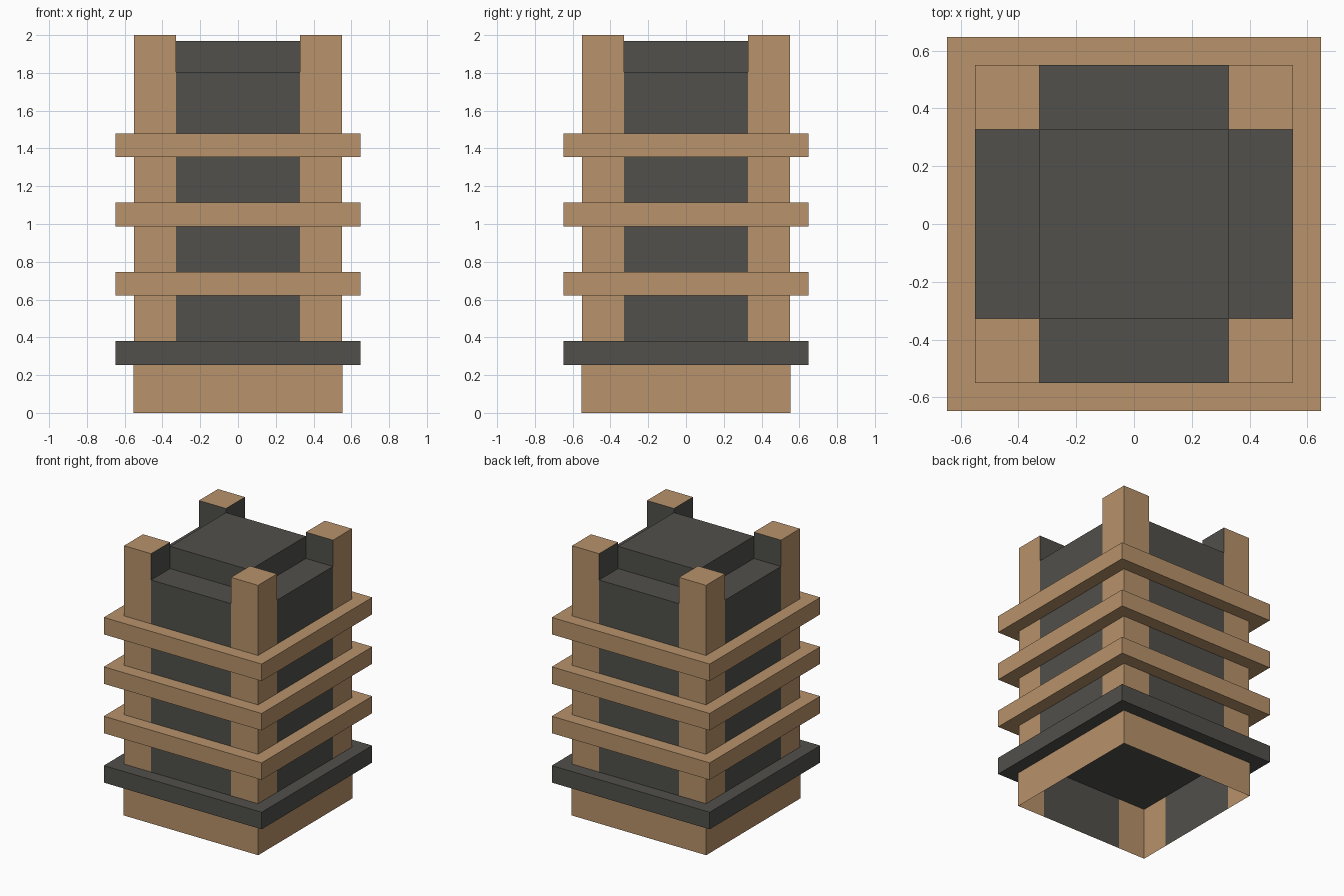
import bpy, bmesh
from mathutils import Matrix, Vector
from math import pi

if "Cube" in bpy.data.objects:
    bpy.data.objects.remove(bpy.data.objects["Cube"])


def material(name, rgb):
    m = bpy.data.materials.new(name)
    m.diffuse_color = (*rgb, 1)
    m.use_nodes = True
    m.node_tree.nodes["Principled BSDF"].inputs["Base Color"].default_value = m.diffuse_color
    return m


TAN = material("sandstone", (0.48, 0.29, 0.145))
DARK = material("dark_stone", (0.082, 0.08, 0.07))

B, A = 0.55, 0.328          # half width of the tower, inner edge of the posts
SHELF, TOP = 1.805, 2.0     # top of the wall panels, top of the posts


def finish(name, bm, mats):
    me = bpy.data.meshes.new(name)
    bm.to_mesh(me)
    bm.free()
    for m in mats:
        me.materials.append(m)
    bpy.context.collection.objects.link(bpy.data.objects.new(name, me))


def square_loft(name, mat, steps, cap=False):
    """Skin through square outlines given as (half width, height)."""
    bm = bmesh.new()
    rings = [[bm.verts.new((x * h, y * h, z))
              for x, y in ((-1, -1), (1, -1), (1, 1), (-1, 1))] for h, z in steps]
    for lo, hi in zip(rings, rings[1:]):
        for i in range(4):
            j = (i + 1) % 4
            bm.faces.new((lo[i], lo[j], hi[j], hi[i]))
    if cap:
        bm.faces.new(rings[-1])
    finish(name, bm, [mat])


def quads(name, faces, mats, turn):
    """Quads given as (points, material index), turned about the z axis."""
    bm = bmesh.new()
    rot = Matrix.Rotation(turn * pi / 2, 3, 'Z')
    for pts, idx in faces:
        f = bm.faces.new([bm.verts.new(rot @ Vector(p)) for p in pts])
        f.material_index = idx
    bmesh.ops.remove_doubles(bm, verts=bm.verts, dist=1e-5)
    finish(name, bm, mats)


# Corner post: two outer walls, top, and dark inner walls above the shelf
post = [
    ([(B, A, 0), (B, B, 0), (B, B, TOP), (B, A, TOP)], 0),
    ([(B, B, 0), (A, B, 0), (A, B, TOP), (B, B, TOP)], 0),
    ([(A, A, TOP), (B, A, TOP), (B, B, TOP), (A, B, TOP)], 0),
    ([(A, A, SHELF), (B, A, SHELF), (B, A, TOP), (A, A, TOP)], 1),
    ([(A, B, SHELF), (A, A, SHELF), (A, A, TOP), (A, B, TOP)], 1),
]
# Wall panel between posts with the shelf on top
panel = [
    ([(-A, -B, 0), (A, -B, 0), (A, -B, SHELF), (-A, -B, SHELF)], 0),
    ([(-A, -B, SHELF), (A, -B, SHELF), (A, -A, SHELF), (-A, -A, SHELF)], 0),
]
for i in range(4):
    quads(f"corner_post_{i + 1}", post, [TAN, DARK], i)
    quads(f"wall_panel_{i + 1}", panel, [DARK], i)

# Raised roof block
square_loft("roof_block", DARK, [(A, SHELF), (A, 1.97)], cap=True)

# Base skirt, open underneath
square_loft("base_skirt", TAN, [(B + 0.003, 0), (B + 0.003, 0.254)])

# Floor closing the hollow base
square_loft("floor", DARK, [(B, 0.379), (B, 0.38)], cap=True)

# Projecting bands, the lowest one dark
for i in range(4):
    z = 0.254 + i * 0.3665
    square_loft(f"band_{i + 1}", TAN if i else DARK,
                [(B, z), (0.648, z), (0.648, z + 0.126), (B, z + 0.126)])
